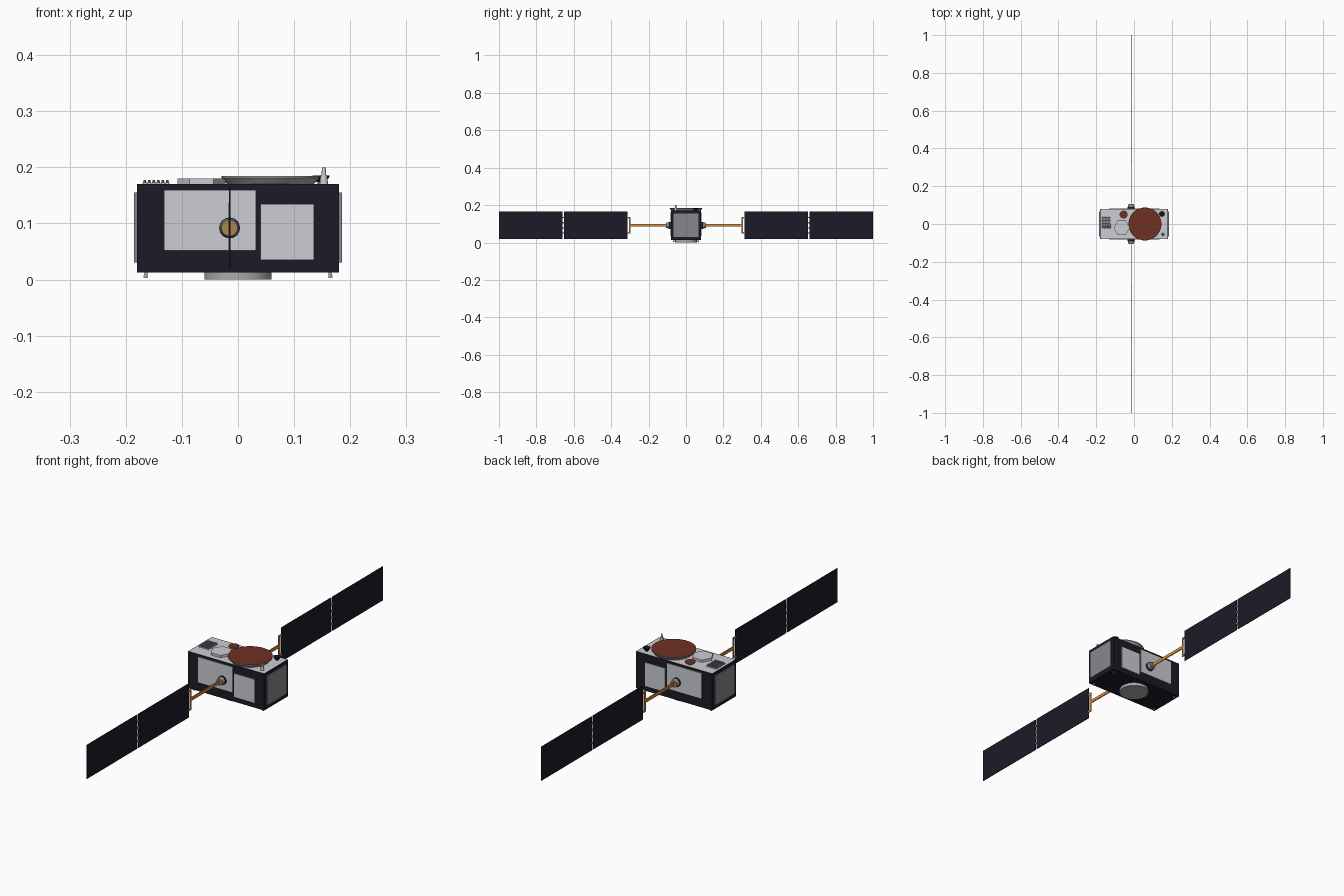
import bpy, bmesh, math
from mathutils import Matrix, Vector

cube = bpy.data.objects.get("Cube")
if cube:
    bpy.data.objects.remove(cube, do_unlink=True)


def material(name, r, g, b):
    m = bpy.data.materials.new(name)
    m.use_nodes = True
    m.diffuse_color = (r, g, b, 1)
    m.node_tree.nodes["Principled BSDF"].inputs["Base Color"].default_value = (r, g, b, 1)
    return m


navy = material("dark navy", 0.011, 0.011, 0.021)
light = material("light grey", 0.6, 0.61, 0.65)
silver = material("silver grey", 0.4, 0.41, 0.41)
mid = material("mid grey", 0.24, 0.24, 0.265)
red = material("rust red", 0.16, 0.03, 0.017)
orange = material("copper orange", 0.66, 0.25, 0.05)
brass = material("brass", 0.42, 0.24, 0.07)
black = material("near black", 0.008, 0.008, 0.01)


def finish(name, bm, mats, smooth=False):
    mesh = bpy.data.meshes.new(name)
    bm.to_mesh(mesh)
    bm.free()
    for m in mats:
        mesh.materials.append(m)
    ob = bpy.data.objects.new(name, mesh)
    bpy.context.collection.objects.link(ob)
    if smooth:
        bpy.ops.object.select_all(action="DESELECT")
        ob.select_set(True)
        bpy.context.view_layer.objects.active = ob
        bpy.ops.object.shade_smooth_by_angle(angle=math.radians(25))
    return ob


def add_box(bm, lo, hi):
    lo, hi = Vector(lo), Vector(hi)
    mat = Matrix.Translation((lo + hi) / 2) @ Matrix.Diagonal((*(hi - lo), 1))
    bmesh.ops.create_cube(bm, size=1, matrix=mat)


def box(name, lo, hi, mat):
    bm = bmesh.new()
    add_box(bm, lo, hi)
    finish(name, bm, [mat])


def add_cone(bm, start, end, r1, r2, segs, turn=0):
    start, end = Vector(start), Vector(end)
    axis = end - start
    mat = (Matrix.Translation((start + end) / 2)
           @ axis.to_track_quat("Z", "Y").to_matrix().to_4x4()
           @ Matrix.Rotation(turn, 4, "Z"))
    bmesh.ops.create_cone(bm, cap_ends=True, segments=segs, radius1=r1, radius2=r2,
                          depth=axis.length, matrix=mat)


def cone(name, start, end, r1, r2, mat, segs=24):
    bm = bmesh.new()
    add_cone(bm, start, end, r1, r2, segs)
    finish(name, bm, [mat], True)


def dish(name, x, y, z0, z1, z2, r0, r1, back, face, segs=48):
    """Conical back, upright rim and a coloured, faintly sunken face."""
    bm = bmesh.new()
    add_cone(bm, (x, y, z0), (x, y, z1), r0, r1, segs)
    bm.normal_update()
    top = max(bm.faces, key=lambda f: f.normal.z)
    rim = bmesh.ops.extrude_discrete_faces(bm, faces=[top])["faces"][0]
    bmesh.ops.translate(bm, verts=rim.verts, vec=(0, 0, z2 - z1))
    bmesh.ops.remove_doubles(bm, verts=bm.verts[:], dist=0.00001)
    bm.normal_update()
    top = max(bm.faces, key=lambda f: f.calc_center_median().z + f.normal.z)
    top.material_index = 1
    bmesh.ops.inset_region(bm, faces=[top], thickness=r1 * 0.5, depth=-0.0008)
    finish(name, bm, [back, face], True)


# Main body with a light deck set into the top
bm = bmesh.new()
add_box(bm, (-0.18, -0.08, 0.013), (0.18, 0.08, 0.17))
bm.normal_update()
deck = max(bm.faces, key=lambda f: f.normal.z)
bmesh.ops.inset_region(bm, faces=[deck], thickness=0.002)
deck.material_index = 1
finish("body", bm, [navy, light])

# Radiator plates on the long sides and the ends
for s, side in ((-1, "front"), (1, "back")):
    y0, y1 = sorted((s * 0.079, s * 0.083))
    box(side + "_wide_radiator", (-0.132, y0, 0.052), (0.032, y1, 0.16), light)
    box(side + "_narrow_radiator", (0.04, y0, 0.035), (0.135, y1, 0.135), light)
for s, side in ((-1, "right"), (1, "left")):
    x0, x1 = sorted((s * 0.179, s * 0.185))
    box(side + "_end_radiator", (x0, -0.066, 0.03), (x1, 0.066, 0.155), mid)

# Underside: mounting ring and small thrusters
cone("mounting_ring", (0, 0, 0), (0, 0, 0.014), 0.06, 0.06, silver, 48)
for x in (-0.165, 0.165):
    for y in (-0.065, 0.065):
        cone("thruster", (x, y, 0.003), (x * 0.99, y, 0.014), 0.004, 0.0025, silver, 12)

# Deck equipment
dish("main_dish", 0.058, 0, 0.17, 0.181, 0.1845, 0.077, 0.087, silver, red)
dish("small_dish", -0.055, 0.05, 0.17, 0.176, 0.178, 0.014, 0.021, silver, red, 32)
bm = bmesh.new()
add_cone(bm, (-0.065, -0.02, 0.169), (-0.065, -0.02, 0.18), 0.043, 0.043, 6, math.pi / 2)
finish("hexagon_housing", bm, [light])
cone("sensor_stem", (0.148, 0.053, 0.169), (0.148, 0.053, 0.175), 0.006, 0.006, mid)
dish("sensor_cup", 0.148, 0.053, 0.174, 0.183, 0.185, 0.008, 0.015, black, black, 24)
cone("antenna_base", (0.153, -0.055, 0.169), (0.153, -0.055, 0.186), 0.0075, 0.006, light)
cone("antenna_tip", (0.153, -0.055, 0.186), (0.153, -0.055, 0.2), 0.004, 0.0035, light)

# Feed array: a tray carrying a grid of little cones
box("feed_tray", (-0.17, -0.024, 0.169), (-0.122, 0.038, 0.172), light)
bm = bmesh.new()
for i in range(6):
    for j in range(8):
        x, y = -0.166 + i * 0.008, -0.02 + j * 0.0077
        add_cone(bm, (x, y, 0.172), (x, y, 0.177), 0.0032, 0.002, 8)
finish("feed_array", bm, [mid])

# Solar wings, one on each long side
WX, WZ = -0.015, 0.092
for s, side in ((-1, "front"), (1, "back")):
    def wing_box(part, y0, y1, z0, z1, half, mat):
        a, b = sorted((s * y0, s * y1))
        box(side + "_" + part, (WX - half, a, z0), (WX + half, b, z1), mat)

    def wing_cone(part, y0, y1, r0, r1, mat):
        cone(side + "_" + part, (WX, s * y0, WZ), (WX, s * y1, WZ), r0, r1, mat)

    wing_cone("hub", 0.079, 0.09, 0.0185, 0.0185, black)
    wing_cone("hub_collar", 0.09, 0.104, 0.0175, 0.0145, mid)
    wing_cone("hub_cap", 0.104, 0.106, 0.0135, 0.0135, brass)
    wing_box("boom", 0.1, 0.302, WZ - 0.007, WZ + 0.007, 0.002, orange)
    wing_box("yoke_bar", 0.296, 0.304, 0.047, 0.137, 0.002, orange)
    for z in (0.051, 0.133):
        wing_box("yoke_stub", 0.3, 0.315, z - 0.004, z + 0.004, 0.002, orange)
    wing_box("inner_panel", 0.312, 0.652, 0.02, 0.165, 0.0012, navy)
    wing_box("outer_panel", 0.659, 1.0, 0.02, 0.165, 0.0012, navy)
    for z in (0.05, 0.078, 0.106, 0.134):
        wing_box("panel_hinge", 0.651, 0.66, z - 0.003, z + 0.003, 0.002, silver)
